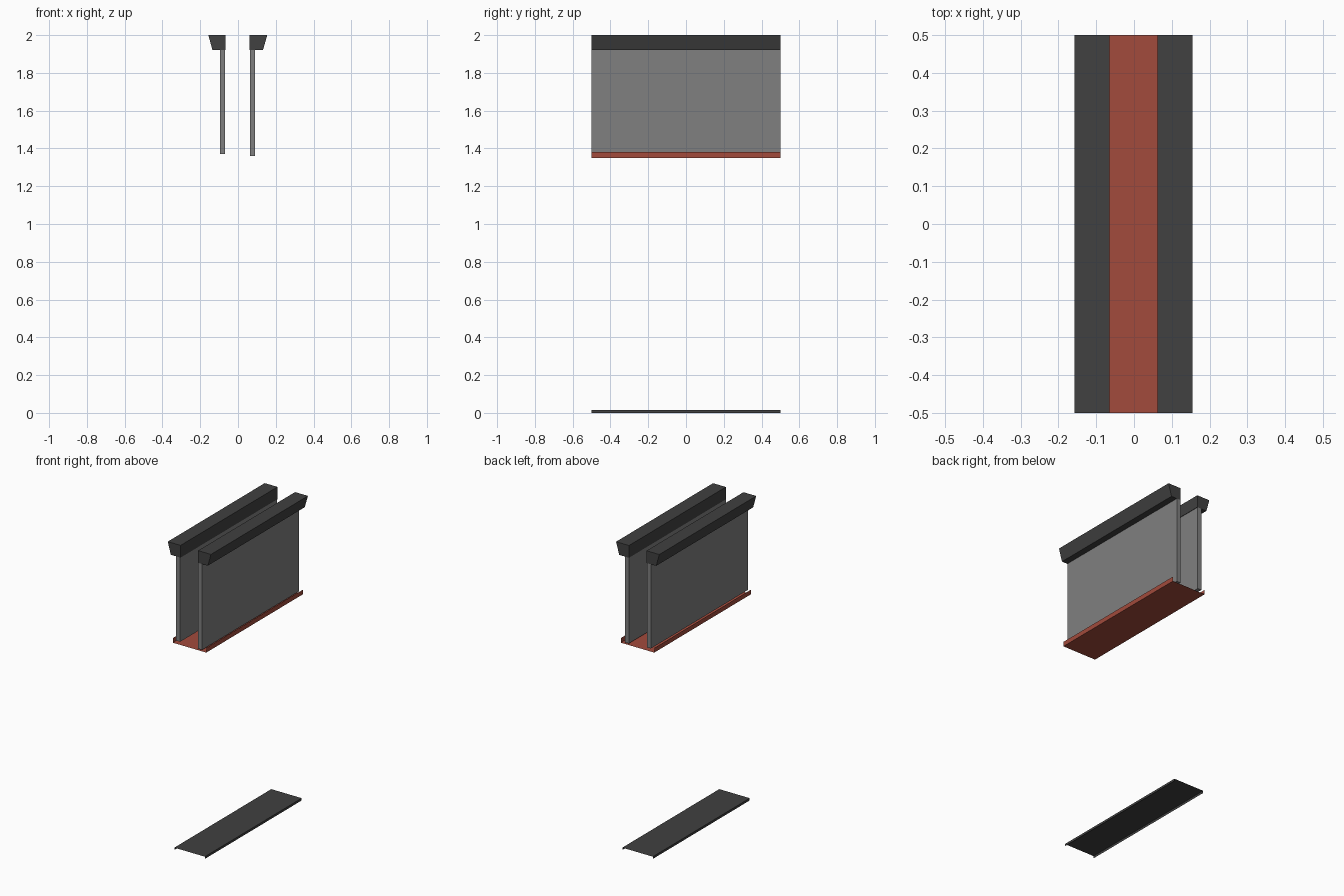
import bpy

if "Cube" in bpy.data.objects:
    bpy.data.objects.remove(bpy.data.objects["Cube"])


def material(name, rgb):
    m = bpy.data.materials.new(name)
    m.diffuse_color = (*rgb, 1.0)
    m.use_nodes = True
    m.node_tree.nodes["Principled BSDF"].inputs["Base Color"].default_value = m.diffuse_color
    return m


DARK = material("dark grey", (0.052, 0.052, 0.052))
GREY = material("mid grey", (0.215, 0.215, 0.215))
RED = material("brick red", (0.36, 0.07, 0.045))
HALF = 0.5  # half the length along y


def extrude(name, profile, mat, closed=True):
    """Sweep an x-z profile along y; an open profile makes a bare sheet."""
    n = len(profile)
    verts = [(x, y, z) for y in (-HALF, HALF) for x, z in profile]
    count = n if closed else n - 1
    faces = [(i, (i + 1) % n, (i + 1) % n + n, i + n) for i in range(count)]
    if closed:
        faces += [tuple(reversed(range(n))), tuple(range(n, 2 * n))]
    me = bpy.data.meshes.new(name)
    me.from_pydata(verts, [], faces)
    me.materials.append(mat)
    ob = bpy.data.objects.new(name, me)
    bpy.context.collection.objects.link(ob)
    return ob


# Each side: a tapered top rail with a thin wall hanging below it
# side: (label, rail inner x, rail outer x, rail outer x at its base,
#        wall inner x, wall outer x, wall bottom z)
for label, inner, outer, base, w_in, w_out, low in (
        ("left", -0.065, -0.157, -0.135, -0.068, -0.096, 1.37),
        ("right", 0.062, 0.155, 0.132, 0.063, 0.091, 1.36)):
    rail = [(inner, 1.92), (base, 1.92), (outer, 2.0), (inner, 2.0)]
    wall = [(w_in, low), (w_out, low), (w_out, 1.92), (w_in, 1.92)]
    if label == "left":
        rail.reverse()
        wall.reverse()
    extrude(label + "_top_rail", rail, DARK)
    extrude(label + "_wall", wall, GREY)

# Red tray under the walls: open-ended sheet with upturned lips
extrude("red_tray", [(-0.121, 1.38), (-0.121, 1.35),
                     (0.121, 1.35), (0.121, 1.38)], RED, closed=False)

# Floor cover on the ground: open-ended sheet with downturned lips
extrude("floor_cover", [(-0.11, 0.0), (-0.11, 0.015),
                        (0.11, 0.015), (0.11, 0.0)], DARK, closed=False)
